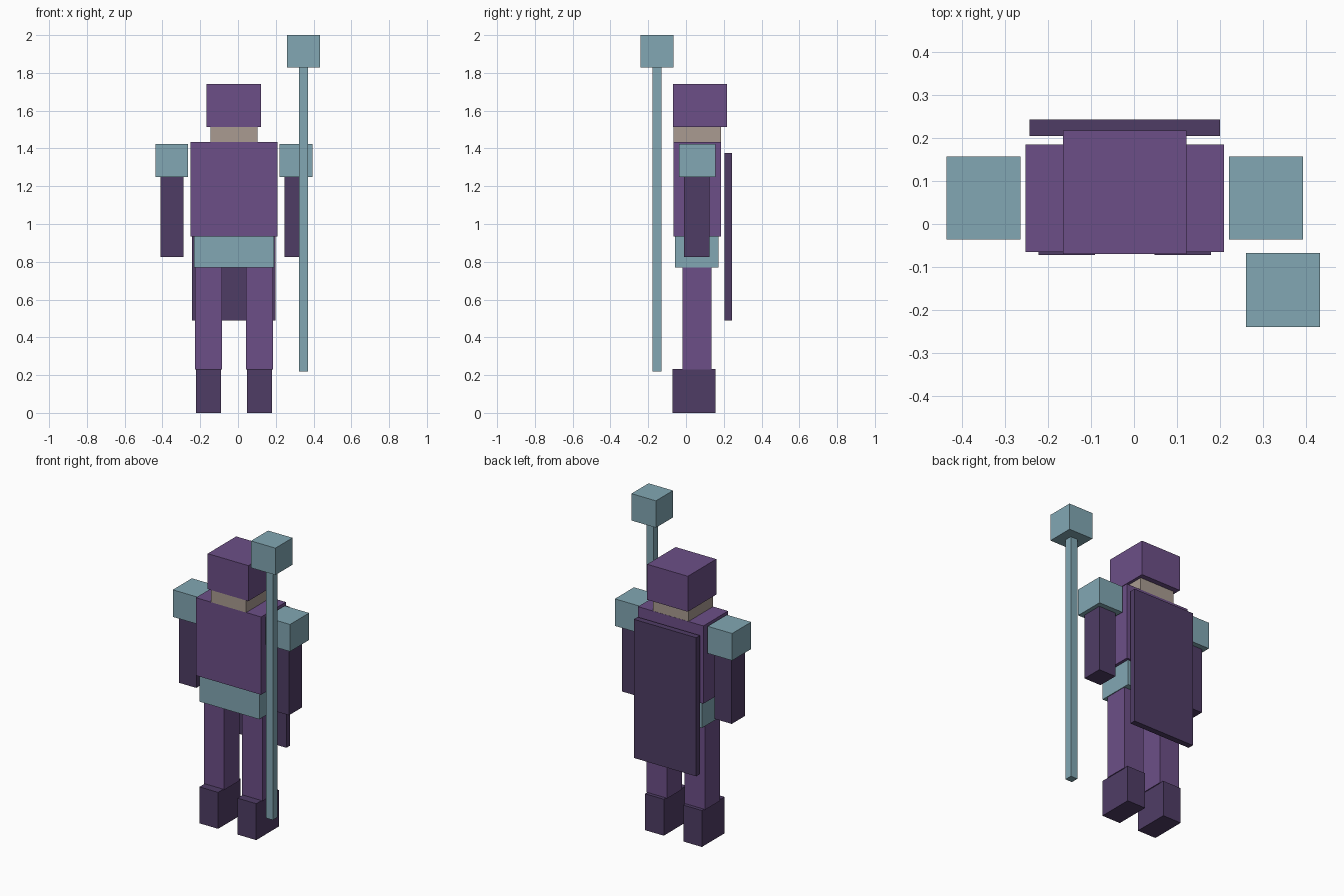
import bpy

if "Cube" in bpy.data.objects:
    bpy.data.objects.remove(bpy.data.objects["Cube"])

MID = -0.0215  # the body's own centre line (the staff pushes it left of x = 0)


def material(name, r, g, b):
    m = bpy.data.materials.new(name)
    m.diffuse_color = [(c / 255) ** 2.2 for c in (r, g, b)] + [1]
    m.use_nodes = True
    m.node_tree.nodes["Principled BSDF"].inputs["Base Color"].default_value = m.diffuse_color
    return m


purple = material("purple", 108, 80, 134)
dark = material("dark_purple", 80, 63, 101)
teal = material("teal", 129, 166, 178)
skin = material("skin", 168, 154, 144)


def box(name, x, y, z, mat):
    """Box from (min, max) ranges on each axis."""
    spans = (x, y, z)
    bpy.ops.mesh.primitive_cube_add(size=1, location=[(a + b) / 2 for a, b in spans])
    ob = bpy.context.object
    ob.name = name
    ob.scale = [b - a for a, b in spans]
    bpy.ops.object.transform_apply(location=False, rotation=False, scale=True)
    ob.data.materials.append(mat)


def centred(name, width, y, z, mat):
    box(name, (MID - width / 2, MID + width / 2), y, z, mat)


def pair(name, inner, outer, y, z, mat):
    """Left and right boxes, mirrored about the body's centre line."""
    box("right_" + name, (MID - outer, MID - inner), y, z, mat)
    box("left_" + name, (MID + inner, MID + outer), y, z, mat)


# Head, torso and cape
centred("hood", 0.288, (-0.07, 0.218), (1.513, 1.74), purple)
centred("face", 0.25, (-0.066, 0.184), (1.433, 1.513), skin)
centred("torso", 0.462, (-0.065, 0.185), (0.935, 1.433), purple)
centred("belt", 0.424, (-0.057, 0.172), (0.77, 0.935), teal)
centred("cape", 0.442, (0.205, 0.243), (0.49, 1.377), dark)

# Limbs
pair("shoulder_pad", 0.242, 0.415, (-0.036, 0.157), (1.25, 1.423), teal)
pair("arm", 0.267, 0.389, (-0.01, 0.124), (0.825, 1.25), dark)
pair("leg", 0.063, 0.207, (-0.019, 0.134), (0.23, 0.77), purple)
pair("boot", 0.069, 0.201, (-0.072, 0.157), (0.0, 0.233), dark)

# Staff
box("staff_shaft", (0.322, 0.371), (-0.178, -0.129), (0.22, 1.828), teal)
box("staff_head", (0.26, 0.433), (-0.24, -0.067), (1.828, 2.0), teal)
